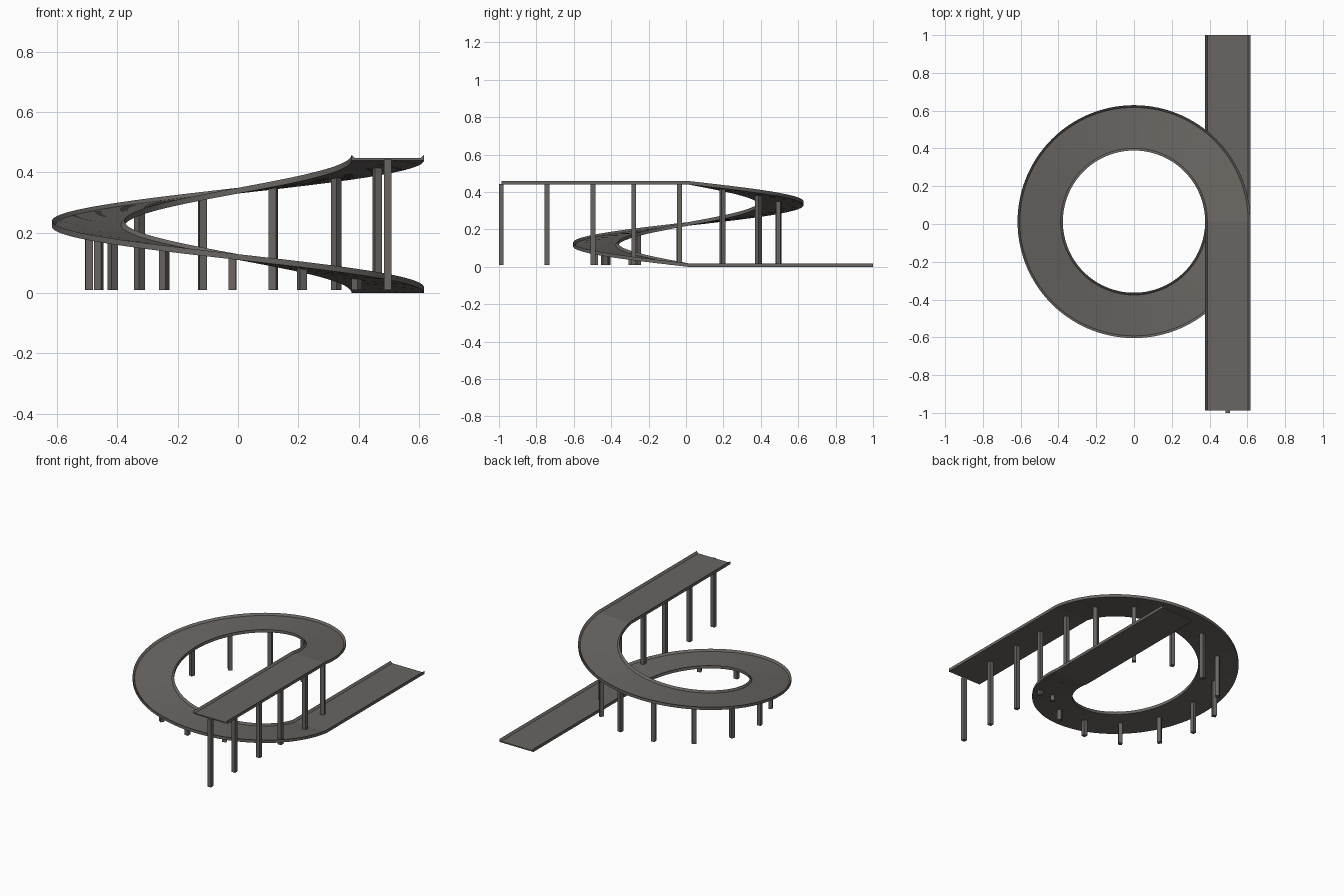
import bpy, bmesh
from math import sin, cos, radians, tau
from mathutils import Matrix, Vector

if "Cube" in bpy.data.objects:
    bpy.data.objects.remove(bpy.data.objects["Cube"])

RADIUS, HALF, RISE, MID_Y = 0.4965, 0.12, 0.44, 0.0125
DECK, LIP, LIP_W = 0.007, 0.019, 0.012
STEPS = 120

concrete = bpy.data.materials.new("concrete grey")
concrete.use_nodes = True
colour = (0.14, 0.13, 0.12, 1)
concrete.diffuse_color = colour
concrete.node_tree.nodes["Principled BSDF"].inputs["Base Color"].default_value = colour


def finish(bm, name):
    bmesh.ops.recalc_face_normals(bm, faces=bm.faces)
    mesh = bpy.data.meshes.new(name)
    bm.to_mesh(mesh)
    bm.free()
    mesh.materials.append(concrete)
    obj = bpy.data.objects.new(name, mesh)
    bpy.context.collection.objects.link(obj)
    return obj


def on_ramp(turn):
    """Centre point and outward direction after a fraction of the turn."""
    a = -turn * tau
    out = Vector((cos(a), sin(a), 0))
    return out * RADIUS + Vector((0, MID_Y, RISE * turn)), out


# Road section: thin deck with a sloping kerb on each edge
section = [(-HALF, 0), (HALF, 0), (HALF, LIP), (HALF - LIP_W, DECK),
           (LIP_W - HALF, DECK), (-HALF, LIP)]


def road(name, stations):
    bm = bmesh.new()
    rings = [[bm.verts.new(p + out * u + Vector((0, 0, h))) for u, h in section]
             for p, out in stations]
    n = len(section)
    for r, s in zip(rings, rings[1:]):
        for i in range(n):
            j = (i + 1) % n
            bm.faces.new((r[i], r[j], s[j], s[i]))
    bm.faces.new(rings[0])
    bm.faces.new(rings[-1])
    obj = finish(bm, name)
    bpy.ops.object.select_all(action="DESELECT")
    obj.select_set(True)
    bpy.context.view_layer.objects.active = obj
    bpy.ops.object.shade_smooth_by_angle(angle=radians(25))


# Lower approach, spiral ramp and upper deck
side = Vector((1, 0, 0))
road("lower_road", [(Vector((RADIUS, y, 0)), side) for y in (1, MID_Y)])
road("spiral_ramp", [on_ramp(i / STEPS) for i in range(STEPS + 1)])
road("upper_road", [(Vector((RADIUS, y, RISE)), side) for y in (MID_Y, -0.9875)])


# Square pillars up to the underside of the road
def pillar(name, point, angle):
    base, width = 0.01, 0.025
    height = point.z + 0.002 - base
    bm = bmesh.new()
    place = (Matrix.Translation((point.x, point.y, base + height / 2))
             @ Matrix.Rotation(angle, 4, "Z")
             @ Matrix.Diagonal((width, width, height, 1)))
    bmesh.ops.create_cube(bm, size=1, matrix=place)
    finish(bm, name)


for i, y in enumerate((-0.9875, -0.743, -0.497, -0.28, -0.035)):
    pillar(f"upper_pillar_{i + 1}", Vector((RADIUS, y, RISE)), 0)

for i in range(13):
    angle = radians(21.7 + 27.35 * i)
    point, out = on_ramp(1 - angle / tau)
    pillar(f"ramp_pillar_{i + 1}", point, angle)
